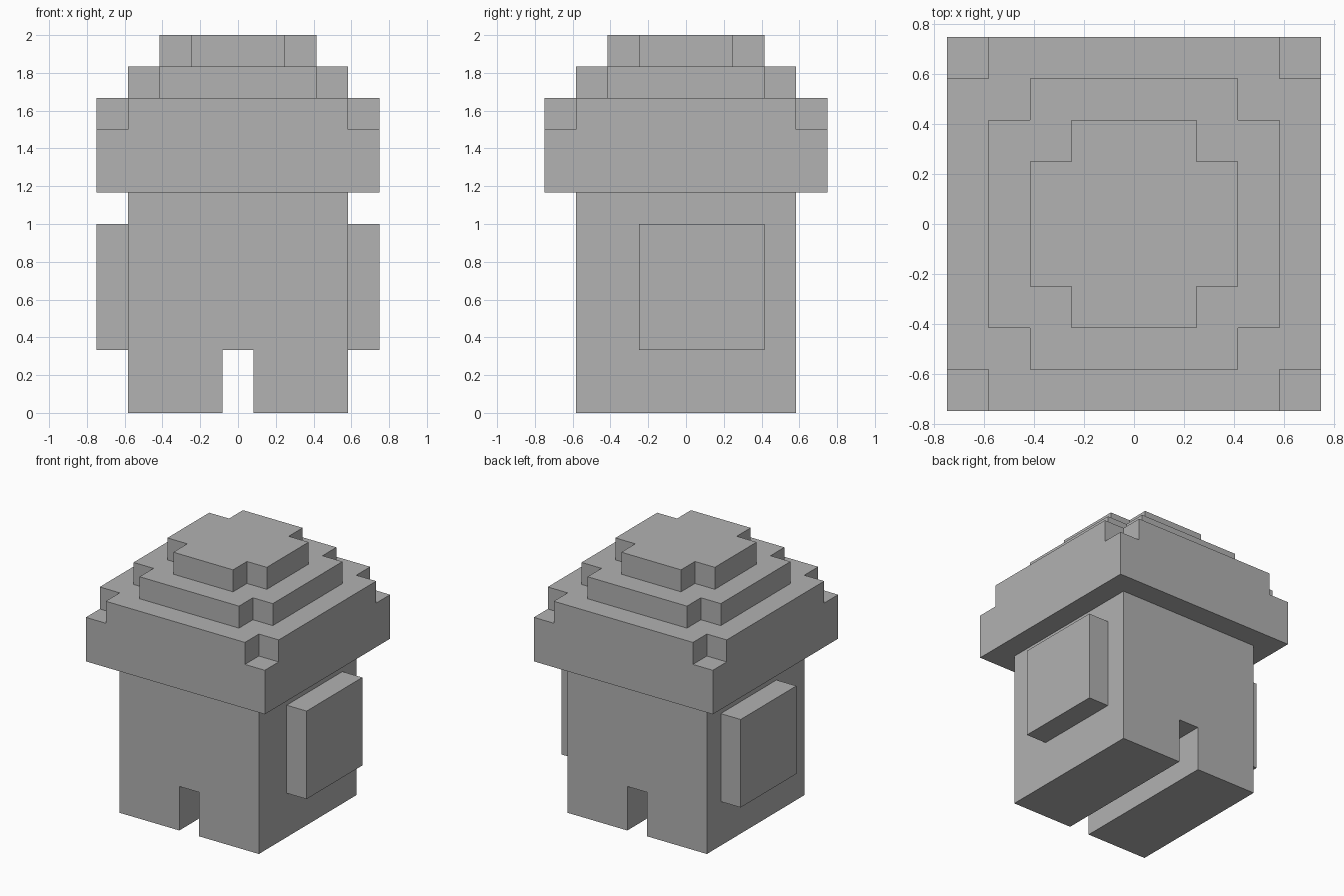
import bpy
import bmesh

U = 1 / 6  # block unit

if "Cube" in bpy.data.objects:
    bpy.data.objects.remove(bpy.data.objects["Cube"], do_unlink=True)

grey = bpy.data.materials.new("plain_grey")
grey.use_nodes = True
COLOUR = (0.445, 0.445, 0.445, 1)
grey.diffuse_color = COLOUR
grey.node_tree.nodes["Principled BSDF"].inputs["Base Color"].default_value = COLOUR


def prism(name, points, offset):
    """Extrude a closed outline along an offset vector."""
    bm = bmesh.new()
    face = bm.faces.new([bm.verts.new(p) for p in points])
    result = bmesh.ops.extrude_face_region(bm, geom=[face], use_keep_orig=True)
    verts = [g for g in result["geom"] if isinstance(g, bmesh.types.BMVert)]
    bmesh.ops.translate(bm, vec=offset, verts=verts)
    bmesh.ops.recalc_face_normals(bm, faces=bm.faces)
    mesh = bpy.data.meshes.new(name)
    bm.to_mesh(mesh)
    bm.free()
    mesh.materials.append(grey)
    obj = bpy.data.objects.new(name, mesh)
    bpy.context.collection.objects.link(obj)
    return obj


def box(name, x, y, z):
    outline = [(x[0], y[0], z[0]), (x[1], y[0], z[0]), (x[1], y[1], z[0]), (x[0], y[1], z[0])]
    return prism(name, outline, (0, 0, z[1] - z[0]))


def notched_tier(name, half, z):
    """Square slab with one block missing at each corner."""
    inner = half - U
    outline = []
    for sx, sy in ((1, 1), (-1, 1), (-1, -1), (1, -1)):
        corner = [(sx * half, sy * inner, z), (sx * inner, sy * inner, z), (sx * inner, sy * half, z)]
        outline += corner if sx * sy > 0 else corner[::-1]
    return prism(name, outline, (0, 0, U))


# Body with the two legs, one outline swept front to back
body = 3.5 * U
gap = U / 2
profile = [(-body, 0), (-gap, 0), (-gap, 2 * U), (gap, 2 * U),
           (gap, 0), (body, 0), (body, 7 * U), (-body, 7 * U)]
prism("body_and_legs", [(x, -body, z) for x, z in profile], (0, 2 * body, 0))

# Arms, set slightly towards the back
for side, label in ((1, "left"), (-1, "right")):
    box(label + "_arm", sorted((side * body, side * (body + U))), (-1.5 * U, 2.5 * U), (2 * U, 6 * U))

# Cap brim with a block cut from each upper corner
brim = 4.5 * U
cap = box("cap_brim", (-brim, brim), (-brim, brim), (7 * U, 10 * U))
for sx in (1, -1):
    for sy in (1, -1):
        cutter = box("corner_cutter", sorted((sx * body, sx * (brim + U))),
                     sorted((sy * body, sy * (brim + U))), (9 * U, 11 * U))
        cutter.hide_render = True
        cut = cap.modifiers.new("corner_cut", "BOOLEAN")
        cut.operation = "DIFFERENCE"
        cut.solver = "EXACT"
        cut.object = cutter
        bpy.context.view_layer.objects.active = cap
        bpy.ops.object.modifier_apply(modifier=cut.name)
        bpy.data.objects.remove(cutter, do_unlink=True)

# Stepped crown of the cap
notched_tier("cap_middle_tier", 3.5 * U, 10 * U)
notched_tier("cap_top_tier", 2.5 * U, 11 * U)
